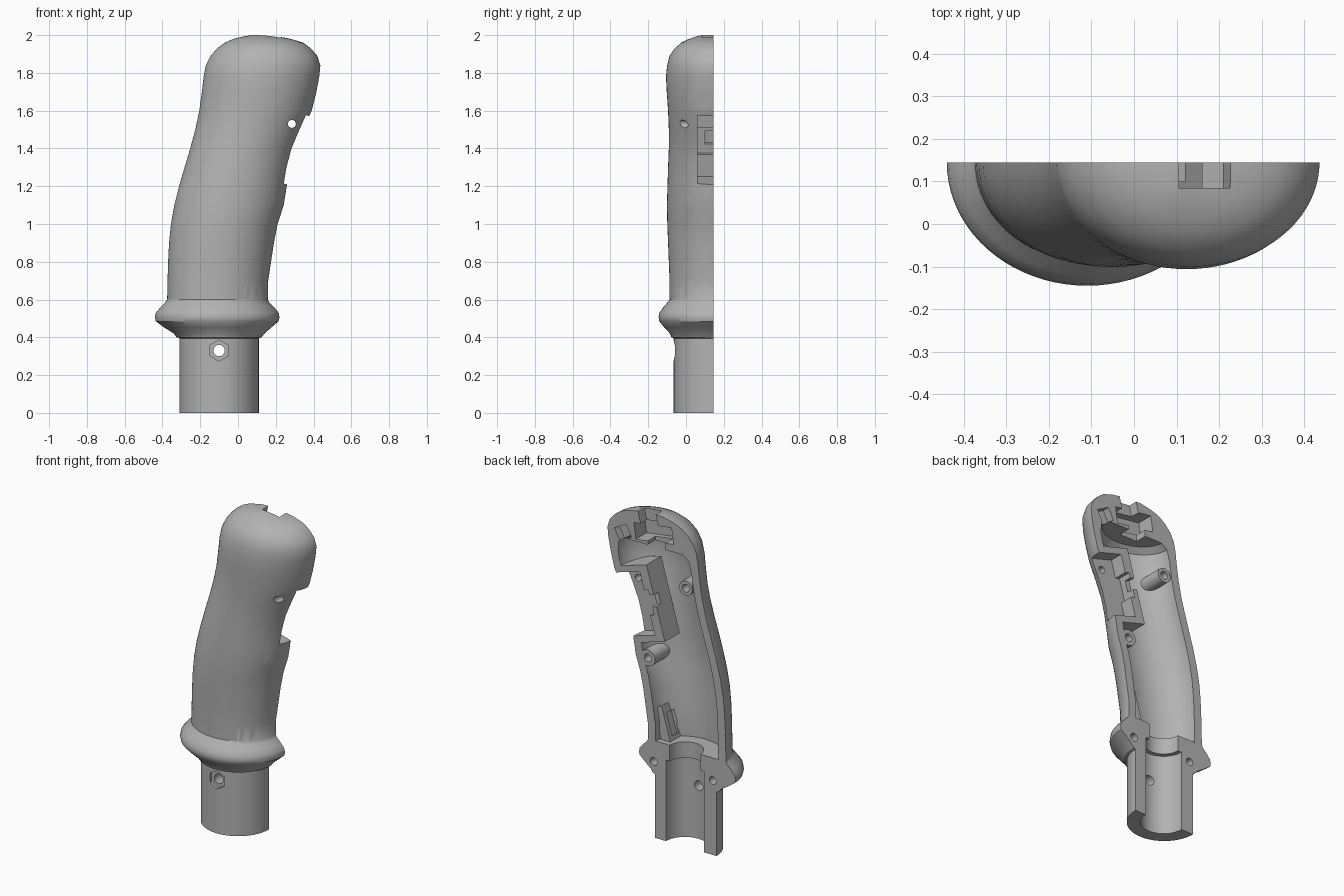
import bpy, bmesh, math
from mathutils import Matrix, Vector

if "Cube" in bpy.data.objects:
    bpy.data.objects.remove(bpy.data.objects["Cube"])

BACK = 0.145          # flat parting plane
TILT = math.radians(16)

mat = bpy.data.materials.new("plain grey")
mat.use_nodes = True
GREY = (0.45, 0.45, 0.45, 1)
mat.diffuse_color = GREY
mat.node_tree.nodes["Principled BSDF"].inputs["Base Color"].default_value = GREY


def finish(bm, name):
    bmesh.ops.recalc_face_normals(bm, faces=bm.faces)
    me = bpy.data.meshes.new(name)
    bm.to_mesh(me)
    bm.free()
    ob = bpy.data.objects.new(name, me)
    ob.data.materials.append(mat)
    bpy.context.collection.objects.link(ob)
    return ob


def loft(name, rows, start, count, step):
    """Stack of elliptical arcs; each row is z, left x, right x, depth."""
    bm = bmesh.new()
    rings = []
    for z, a, b, d in rows:
        angles = [start + i * step for i in range(count)]
        rings.append([bm.verts.new(((a + b) / 2 + (b - a) / 2 * math.cos(t),
                                    BACK + d * math.sin(t), z)) for t in angles])
    for lo, hi in zip(rings, rings[1:]):
        for i in range(count):
            j = (i + 1) % count
            bm.faces.new((lo[i], lo[j], hi[j], hi[i]))
    bm.faces.new(rings[0])
    bm.faces.new(rings[-1])
    return finish(bm, name)


def box(name, x, y, z, pivot=(0, 0), tilt=0.0):
    """Box from ranges in x, y, z, tilted about a pivot in the xz plane."""
    bm = bmesh.new()
    bmesh.ops.create_cube(bm, size=1)
    for v in bm.verts:
        v.co = Vector([r[0] + (c + 0.5) * (r[1] - r[0]) for c, r in zip(v.co, (x, y, z))])
    bm.transform(Matrix.Translation((pivot[0], 0, pivot[1])) @ Matrix.Rotation(tilt, 4, 'Y'))
    return finish(bm, name)


def rod(name, x, z, r, y0, y1, sides=24):
    """Cylinder along y."""
    bm = bmesh.new()
    bmesh.ops.create_cone(bm, cap_ends=True, segments=sides, radius1=r, radius2=r, depth=y1 - y0)
    bm.transform(Matrix.Translation((x, (y0 + y1) / 2, z)) @ Matrix.Rotation(math.pi / 2, 4, 'X'))
    return finish(bm, name)


def combine(target, tool, op='DIFFERENCE', keep=False):
    mod = target.modifiers.new(op, 'BOOLEAN')
    mod.operation, mod.object, mod.solver = op, tool, 'EXACT'
    with bpy.context.temp_override(object=target, active_object=target):
        bpy.ops.object.modifier_apply(modifier=mod.name)
    if not keep:
        bpy.data.objects.remove(tool)


# Outer grip: tube, collar, waisted body, rounded head
tube = [(0, -.31, .11, .21), (.395, -.31, .11, .21)]
collar = [(.4, -.325, .125, .222), (.42, -.34, .14, .23), (.455, -.395, .18, .262),
          (.485, -.435, .215, .286), (.505, -.44, .22, .29), (.53, -.435, .215, .286),
          (.56, -.41, .19, .265), (.585, -.385, .165, .243)]
body = [(.6, -.375, .158, .232), (.7, -.373, .16, .232), (.8, -.37, .175, .236),
        (.9, -.365, .19, .24), (1, -.355, .21, .244), (1.1, -.337, .242, .246),
        (1.2, -.312, .258, .243), (1.3, -.283, .275, .24), (1.4, -.253, .302, .236),
        (1.5, -.226, .345, .236), (1.6, -.205, .39, .24), (1.7, -.191, .415, .247)]
head = [(1.78, -.182, .43, .251), (1.84, -.17, .436, .245), (1.89, -.145, .42, .232),
        (1.93, -.11, .385, .205), (1.96, -.07, .345, .17), (1.98, -.025, .28, .13),
        (1.993, .03, .21, .09), (2, .07, .15, .06)]
N = 40
shell = loft("grip_half_shell", tube + collar + body + head, math.pi, N + 1, math.pi / N)
outer = loft("outer_form", tube + collar + body + head, math.pi, N + 1, math.pi / N)

# Hollow inside, with a domed end under the head
wall = .052
inside = [(z, a + wall, b - wall, d - wall) for z, a, b, d in body]
inside += [(1.77, -.12, .36, .185), (1.8, -.08, .32, .15)]
combine(shell, loft("cavity", inside, 0, 2 * N, math.pi / N))

# Stepped bore through the tube and collar
bore = [(-.1, -.225, .035, .13), (.5, -.225, .035, .13), (.501, -.2, .01, .105), (.7, -.2, .01, .105)]
combine(shell, loft("bore", bore, 0, 2 * N, math.pi / N))

# Inner housing and bosses, trimmed to the outer form
additions = [
    box("switch_housing", (-.15, .2), (.0, BACK), (-.23, .23), (.25, 1.41), TILT),
    rod("upper_boss", -.1, 1.6, .045, -.02, BACK),
    rod("lower_boss", .16, 1.1, .05, -.0, BACK),
    box("strap_rib", (-.03, .03), (-.06, .11), (-.13, .1), (.09, .7), TILT),
]
for part in additions:
    combine(part, outer, 'INTERSECT', True)
    combine(shell, part, 'UNION')
bpy.data.objects.remove(outer)

# Switch opening with clip notches, head pockets, top button slot
cuts = [
    box("switch_opening", (-.09, .4), (.06, .3), (-.19, .19), (.25, 1.41), TILT),
    box("clip_notch", (-.2, .0), (.1, .3), (-.02, .05), (.25, 1.41), TILT),
    box("clip_step", (-.12, .0), (.06, .3), (-.07, .08), (.25, 1.41), TILT),
    box("head_pocket", (-.13, .13), (.04, .3), (-.05, .05), (.12, 1.88), math.radians(8)),
    box("pocket_channel", (-.06, .06), (.07, .3), (-.14, .0), (.1, 1.86)),
    box("side_pocket", (-.045, .045), (.1, .3), (-.04, .04), (.33, 1.83), math.radians(28)),
    box("button_slot", (-.06, .06), (.085, .3), (-.05, .2), (.15, 1.93), math.radians(14)),
    box("rib_slit", (-.012, .012), (.02, .08), (-.08, .06), (.06, .7), TILT),
]
# Screw holes, and the hexagonal nut recess on the tube
for x, z in ((.12, .47), (-.285, .46), (-.1, 1.6), (.16, 1.1)):
    cuts.append(rod("screw_hole", x, z, .024, .05, .3))
cuts += [rod("front_hole", .285, 1.53, .021, -.3, .3),
         rod("bolt_hole", -.1, .33, .03, -.3, .1),
         rod("nut_recess", -.1, .33, .056, -.2, -.045, 6)]
for tool in cuts:
    combine(shell, tool)

# Smooth shading with crisp cut edges
bpy.ops.object.select_all(action='DESELECT')
shell.select_set(True)
bpy.context.view_layer.objects.active = shell
bpy.ops.object.shade_smooth_by_angle(angle=math.radians(32))
